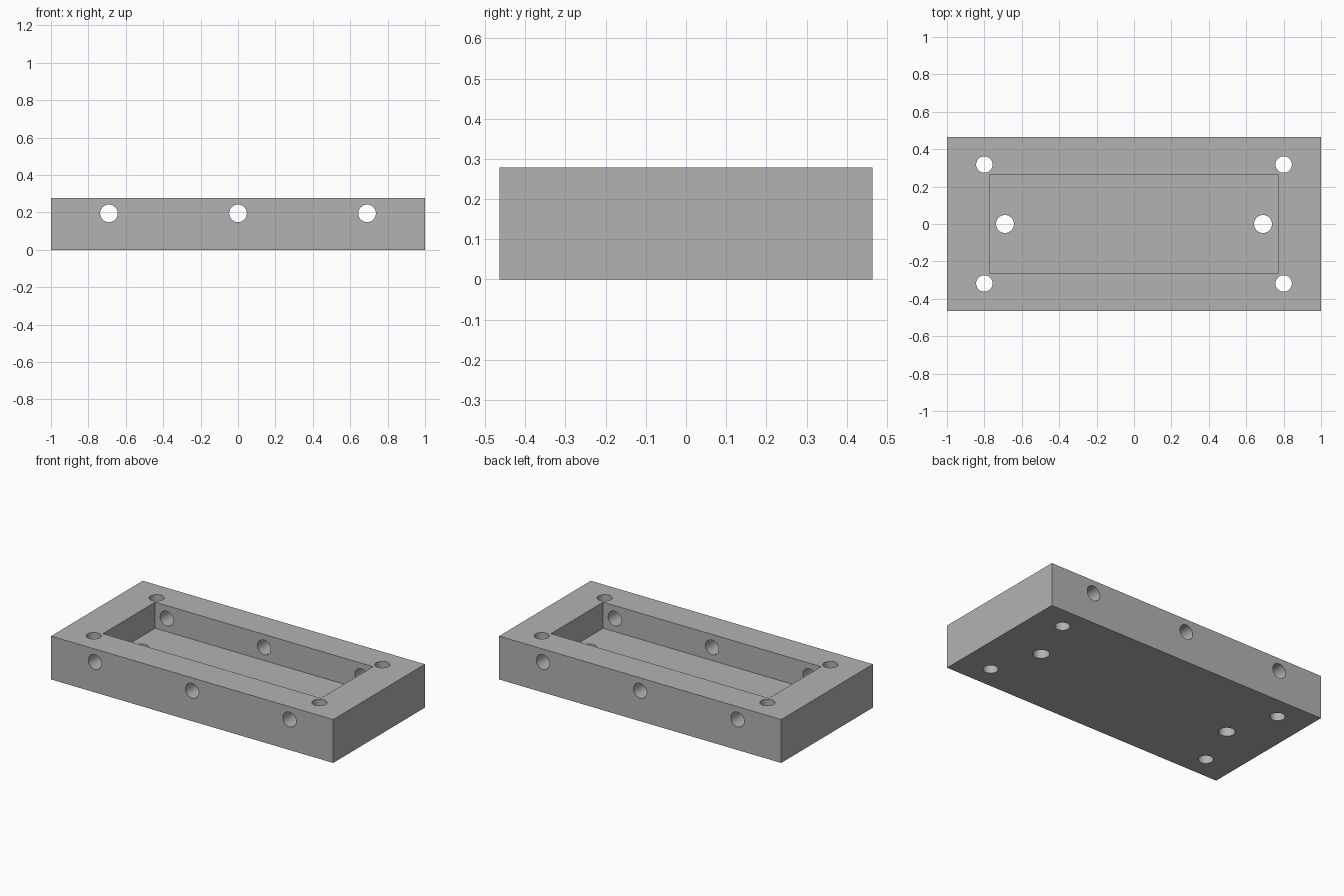
import bpy
import math

if "Cube" in bpy.data.objects:
    bpy.data.objects.remove(bpy.data.objects["Cube"])

L, W, H = 2.0, 0.928, 0.278      # block size
FLOOR = 0.111                    # height of the pocket floor
POCKET_X, POCKET_Y = 1.545, 0.528

grey = bpy.data.materials.new("plain grey")
grey.diffuse_color = (0.45, 0.45, 0.45, 1)
grey.use_nodes = True
grey.node_tree.nodes["Principled BSDF"].inputs["Base Color"].default_value = grey.diffuse_color


def box(name, size, centre):
    bpy.ops.mesh.primitive_cube_add(size=1, location=centre)
    ob = bpy.context.object
    ob.name = name
    ob.scale = size
    bpy.ops.object.transform_apply(location=True, rotation=True, scale=True)
    ob.data.materials.append(grey)
    return ob


def drill(radius, centre, along_y=False):
    bpy.ops.mesh.primitive_cylinder_add(
        vertices=48, radius=radius, depth=1.6, location=centre,
        rotation=(math.pi / 2 if along_y else 0, 0, 0))
    ob = bpy.context.object
    ob.name = "hole_cutter"
    ob.data.materials.append(grey)
    return ob


# Solid block
block = box("mounting_block", (L, W, H), (0, 0, H / 2))

# Open pocket in the top
cutters = [box("pocket_cutter", (POCKET_X, POCKET_Y, 0.4), (0, 0, FLOOR + 0.2))]

# Corner mounting holes and the two holes in the pocket floor
for sx in (-1, 1):
    for sy in (-1, 1):
        cutters.append(drill(0.044, (sx * 0.8, sy * 0.318, H / 2)))
    cutters.append(drill(0.048, (sx * 0.69, 0, H / 2)))

# Cross holes through the front and back walls
for x in (-0.69, 0, 0.69):
    cutters.append(drill(0.047, (x, 0, 0.195), along_y=True))

# Cut everything out of the block
bpy.ops.object.select_all(action='DESELECT')
block.select_set(True)
bpy.context.view_layer.objects.active = block
for cutter in cutters:
    mod = block.modifiers.new("cut", 'BOOLEAN')
    mod.operation = 'DIFFERENCE'
    mod.solver = 'EXACT'
    mod.object = cutter
    bpy.ops.object.modifier_apply(modifier=mod.name)
    bpy.data.objects.remove(cutter)

# Smooth hole walls, crisp edges
bpy.ops.object.shade_smooth_by_angle(angle=math.radians(30))
